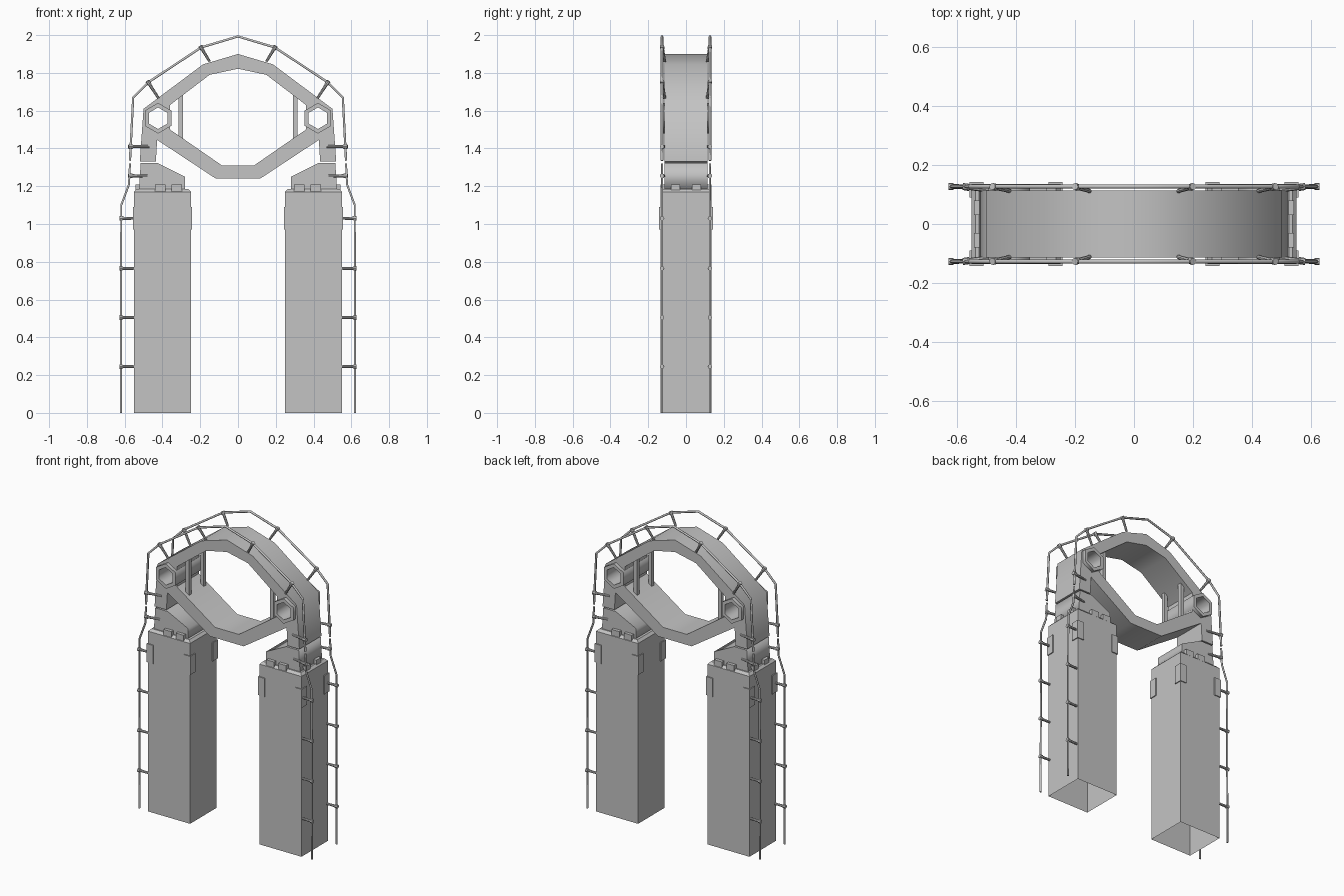
import bpy, bmesh, math
from mathutils import Vector

if "Cube" in bpy.data.objects:
    bpy.data.objects.remove(bpy.data.objects["Cube"], do_unlink=True)

grey = bpy.data.materials.new("plain_grey")
grey.use_nodes = True
colour = (0.55, 0.55, 0.55, 1)
grey.diffuse_color = colour
grey.node_tree.nodes["Principled BSDF"].inputs["Base Color"].default_value = colour


def add_object(name, mesh, smooth=None):
    ob = bpy.data.objects.new(name, mesh)
    bpy.context.collection.objects.link(ob)
    mesh.materials.clear()
    mesh.materials.append(grey)
    if smooth:
        bpy.ops.object.select_all(action="DESELECT")
        ob.select_set(True)
        bpy.context.view_layer.objects.active = ob
        bpy.ops.object.shade_smooth_by_angle(angle=math.radians(smooth))
    return ob


def finish(name, bm, smooth=None):
    bmesh.ops.recalc_face_normals(bm, faces=bm.faces)
    mesh = bpy.data.meshes.new(name)
    bm.to_mesh(mesh)
    bm.free()
    return add_object(name, mesh, smooth)


def add_box(bm, low, high):
    low, high = Vector(low), Vector(high)
    verts = bmesh.ops.create_cube(bm, size=1)["verts"]
    for v in verts:
        v.co = (low + high) / 2 + v.co * (high - low)
    return verts


def outline(name, loops, half_depth, smooth=None):
    """Extrude filled x-z outlines (holes included) along y."""
    curve = bpy.data.curves.new(name, "CURVE")
    curve.dimensions = "2D"
    curve.fill_mode = "BOTH"
    curve.extrude = half_depth
    for loop in loops:
        spline = curve.splines.new("POLY")
        spline.points.add(len(loop) - 1)
        for p, (x, z) in zip(spline.points, loop):
            p.co = (x, z, 0, 1)
        spline.use_cyclic_u = True
    temp = bpy.data.objects.new(name, curve)
    bpy.context.collection.objects.link(temp)
    bpy.context.view_layer.update()
    graph = bpy.context.evaluated_depsgraph_get()
    bm = bmesh.new()
    mesh = bpy.data.meshes.new_from_object(temp.evaluated_get(graph))
    bm.from_mesh(mesh)
    bpy.data.objects.remove(temp)
    bmesh.ops.remove_doubles(bm, verts=bm.verts, dist=0.0001)
    for v in bm.verts:
        x, z, y = v.co
        v.co = (x, y, z)
    return finish(name, bm, smooth)


def rod(bm, a, b, r1, r2, sides=8):
    a, b = Vector(a), Vector(b)
    made = bmesh.ops.create_cone(bm, cap_ends=True, segments=sides, radius1=r1,
                                 radius2=r2, depth=(b - a).length)["verts"]
    turn = (b - a).to_track_quat("Z", "Y")
    for v in made:
        v.co = turn @ v.co + (a + b) / 2


def cable(name, points, radius):
    curve = bpy.data.curves.new(name, "CURVE")
    curve.dimensions = "3D"
    curve.bevel_depth = radius
    curve.bevel_resolution = 1
    curve.use_fill_caps = True
    spline = curve.splines.new("POLY")
    spline.points.add(len(points) - 1)
    for p, co in zip(spline.points, points):
        p.co = (*co, 1)
    ob = bpy.data.objects.new(name, curve)
    bpy.context.collection.objects.link(ob)
    curve.materials.append(grey)


def mirrored(points):
    """Close a left-hand chain with its right-hand reflection."""
    return points + [(-x, z) for x, z in reversed(points) if x != 0]


def hexagon(cx, cz, r):
    return [(cx + r * math.sin(i * math.pi / 3), cz + r * math.cos(i * math.pi / 3))
            for i in range(6)]


# Ring: arch with legs, lower cradle, window and two pin holes
PIN_X, PIN_Z = 0.423, 1.56
outer = mirrored([(0, 1.9), (-0.185, 1.845), (-0.5, 1.61), (-0.52, 1.33),
                  (-0.435, 1.33), (-0.428, 1.445), (-0.12, 1.242)])
window = mirrored([(0, 1.822), (-0.15, 1.79), (-0.36, 1.63), (-0.36, 1.5), (-0.085, 1.31)])
outline("ring_frame", [outer, window, hexagon(-PIN_X, PIN_Z, 0.06),
                       hexagon(PIN_X, PIN_Z, 0.06)], 0.113, 52)

for side, s in (("right", -1), ("left", 1)):
    # Hollow hexagonal pin through the ring
    outline(side + "_hex_pin", [hexagon(s * PIN_X, PIN_Z, 0.081),
                                hexagon(s * PIN_X, PIN_Z, 0.057)], 0.136)

    # Upright posts inside the window
    bm = bmesh.new()
    for y in (-0.075, 0.075):
        add_box(bm, (s * 0.303 - 0.012, y - 0.012, 1.43), (s * 0.303 + 0.012, y + 0.012, 1.7))
    finish(side + "_window_posts", bm)

    # Sloping pedestal between ring and pillar
    outline(side + "_pedestal", [[(s * x, z) for x, z in (
        (0.525, 1.18), (0.515, 1.322), (0.425, 1.322), (0.28, 1.25), (0.28, 1.18))]], 0.113)

    # Pillar, open underneath, with a chamfered top
    bm = bmesh.new()
    cx = s * 0.4
    verts = add_box(bm, (cx - 0.151, -0.136, 0), (cx + 0.151, 0.136, 1.185))
    top = [e for e in bm.edges if all(v.co.z > 1 for v in e.verts)]
    bmesh.ops.bevel(bm, geom=top, offset=0.015, segments=1, affect="EDGES")
    bottom = [f for f in bm.faces if all(v.co.z < 0.01 for v in f.verts)]
    bmesh.ops.delete(bm, geom=bottom, context="FACES")
    finish(side + "_pillar", bm)

    # Thin corner brackets wrapped around the pillar
    bm = bmesh.new()
    for dx in (-1, 1):
        for dy in (-1, 1):
            xs = sorted((cx + dx * 0.11, cx + dx * 0.157))
            ys = sorted((dy * 0.09, dy * 0.142))
            add_box(bm, (xs[0], ys[0], 0.97), (xs[1], ys[1], 1.09))
    finish(side + "_corner_brackets", bm)

    # Clips around the pedestal foot
    bm = bmesh.new()
    for d in (-1, 1):
        for off in (-0.044, 0.044):
            x = s * 0.368 + off
            add_box(bm, (x - 0.028, d * 0.118 - 0.016, 1.17), (x + 0.028, d * 0.118 + 0.016, 1.21))
        y = d * 0.055
        add_box(bm, (s * 0.53 - 0.012, y - 0.024, 1.17), (s * 0.53 + 0.012, y + 0.024, 1.21))
    finish(side + "_clips", bm)

    # Lower cables and their tapered brackets, front and back
    bm = bmesh.new()
    for face, y in (("front", -0.127), ("back", 0.127)):
        cable(f"{side}_{face}_lower_cable", [(s * x, y, z) for x, z in (
            (0.572, 1.32), (0.577, 1.21), (0.618, 1.1), (0.62, 0))], 0.006)
        arms = [((0.628, z), (0.545, z)) for z in (0.245, 0.505, 0.765, 1.03)]
        arms += [((0.58, 1.255), (0.48, 1.255)), ((0.58, 1.41), (0.47, 1.41)),
                 ((0.48, 1.757), (0.42, 1.665)), ((0.2, 1.942), (0.15, 1.86))]
        for (x1, z1), (x2, z2) in arms:
            a = Vector((s * x1, y, z1))
            b = Vector((s * x2, y * (0.88 if z1 > 1.2 else 0.99), z2))
            rod(bm, a, b, 0.009, 0.007)
            rod(bm, a, a.lerp(b, 0.2), 0.012, 0.012)
    finish(side + "_cable_brackets", bm, 40)

# Upper cables following the arch
arc = [(0.572, 1.335), (0.555, 1.67), (0.475, 1.75), (0.195, 1.935)]
path = [(-x, z) for x, z in arc] + [(0, 1.993)] + arc[::-1]
for face, y in (("front", -0.127), ("back", 0.127)):
    cable(face + "_upper_cable", [(x, y, z) for x, z in path], 0.007)
